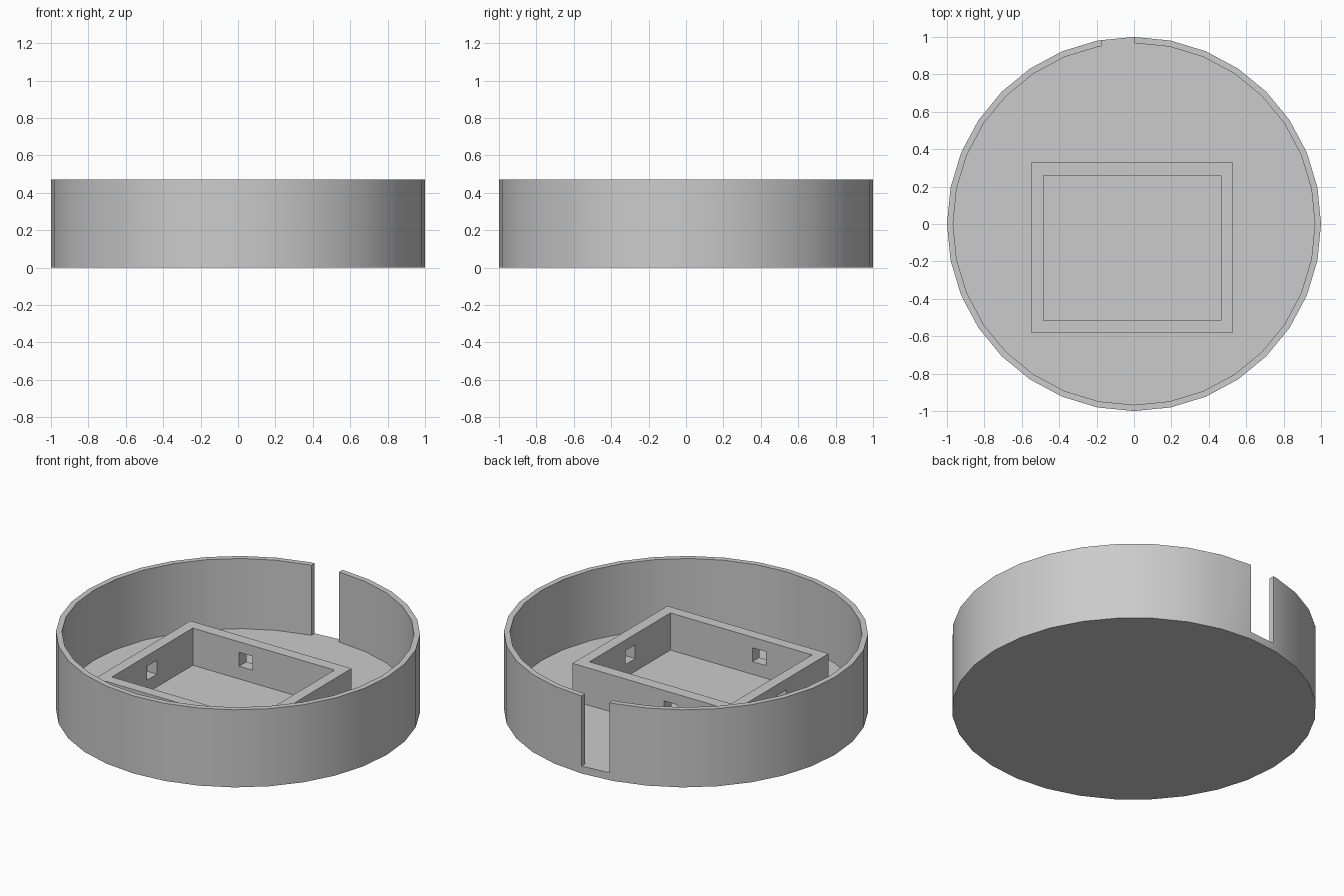
import bpy
import bmesh
import math
from mathutils import Matrix, Vector

HEIGHT, FLOOR, FRAME_TOP = 0.47, 0.045, 0.27

if "Cube" in bpy.data.objects:
    bpy.data.objects.remove(bpy.data.objects["Cube"], do_unlink=True)

grey = bpy.data.materials.new("plain grey")
grey.use_nodes = True
grey.diffuse_color = (0.6, 0.6, 0.6, 1)
grey.node_tree.nodes["Principled BSDF"].inputs["Base Color"].default_value = grey.diffuse_color


def finish(name, bm):
    mesh = bpy.data.meshes.new(name)
    bm.to_mesh(mesh)
    bm.free()
    mesh.materials.append(grey)
    obj = bpy.data.objects.new(name, mesh)
    bpy.context.collection.objects.link(obj)
    return obj


def block(name, x0, x1, y0, y1, z0, z1):
    bm = bmesh.new()
    size = Vector((x1 - x0, y1 - y0, z1 - z0))
    centre = Vector((x0 + x1, y0 + y1, z0 + z1)) / 2
    bmesh.ops.create_cube(bm, size=1, matrix=Matrix.LocRotScale(centre, None, size))
    return finish(name, bm)


def cylinder(name, radius, z0, z1):
    bm = bmesh.new()
    bmesh.ops.create_cone(bm, cap_ends=True, segments=32, radius1=radius, radius2=radius,
                          depth=z1 - z0, matrix=Matrix.Translation((0, 0, (z0 + z1) / 2)))
    return finish(name, bm)


def cut(obj, cutter):
    """Subtract the cutter from the object, then delete the cutter."""
    cutter.hide_render = True
    mod = obj.modifiers.new("cut", 'BOOLEAN')
    mod.operation, mod.solver, mod.object = 'DIFFERENCE', 'EXACT', cutter
    bpy.ops.object.select_all(action='DESELECT')
    bpy.context.view_layer.objects.active = obj
    obj.select_set(True)
    bpy.ops.object.modifier_apply(modifier=mod.name)
    bpy.data.objects.remove(cutter, do_unlink=True)


# Round tray with a thin wall and a slot at the back
tray = cylinder("round_tray", 1, 0, HEIGHT)
cut(tray, cylinder("cavity_cutter", 0.967, FLOOR, 1))
cut(tray, block("slot_cutter", -0.174, 0, 0.8, 1.2, FLOOR, 1))
bpy.ops.object.shade_smooth_by_angle(angle=math.radians(30))

# Rectangular inner frame, set into the floor
frame = block("inner_frame", -0.55, 0.53, -0.58, 0.33, FLOOR - 0.02, FRAME_TOP)
cut(frame, block("frame_cutter", -0.485, 0.465, -0.515, 0.26, -0.1, 1))

# Small square holes through all four frame walls
cut(frame, block("hole_cutter", -0.175, -0.085, -0.8, 0.6, 0.122, 0.206))
cut(frame, block("hole_cutter", -0.8, 0.8, -0.178, -0.083, 0.122, 0.206))
